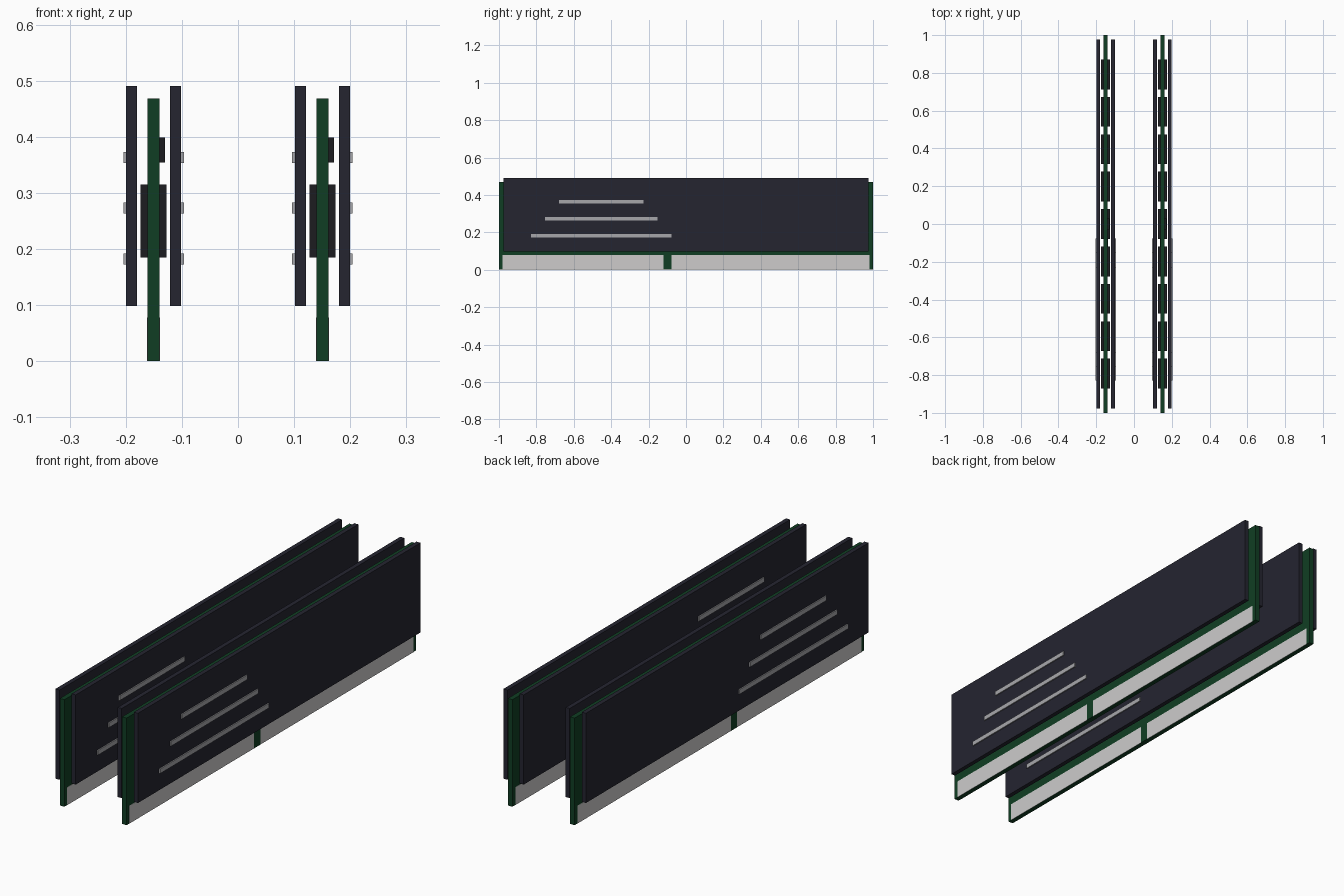
import bpy

cube = bpy.data.objects.get("Cube")
if cube:
    bpy.data.objects.remove(cube, do_unlink=True)


def material(name, r, g, b):
    mat = bpy.data.materials.new(name)
    mat.use_nodes = True
    mat.diffuse_color = (r, g, b, 1)
    mat.node_tree.nodes["Principled BSDF"].inputs["Base Color"].default_value = (r, g, b, 1)
    return mat


GREEN = material("board green", 0.005, 0.048, 0.017)
DARK = material("spreader charcoal", 0.018, 0.018, 0.030)
BLACK = material("chip black", 0.012, 0.012, 0.014)
PALE = material("contact silver", 0.61, 0.60, 0.60)
GREY = material("stripe grey", 0.39, 0.39, 0.41)


def box(name, xs, ys, zs, mat):
    """Flat-faced box given by its extents on each axis."""
    spans = [sorted(s) for s in (xs, ys, zs)]
    bpy.ops.mesh.primitive_cube_add(size=1, location=[(a + b) / 2 for a, b in spans])
    obj = bpy.context.object
    obj.name = name
    for v in obj.data.vertices:
        for axis, (a, b) in enumerate(spans):
            v.co[axis] *= b - a
    obj.data.materials.append(mat)
    return obj


# Stripe half length and centre height
STRIPES = [(0.376, 0.182), (0.301, 0.273), (0.226, 0.363)]


def module(label, cx):
    def part(name, x0, x1, ys, zs, mat):
        box(f"{label}_{name}", (cx + x0, cx + x1), ys, zs, mat)

    # Circuit board, key block and small controller chip
    part("board", -0.0108, 0.0108, (-1, 1), (0, 0.468), GREEN)
    part("key_block", -0.0119, 0.0119, (-0.12, -0.078), (0, 0.078), GREEN)
    part("controller_chip", 0.0105, 0.0205, (-0.03, 0.03), (0.354, 0.399), BLACK)

    for side, s in (("left", 1), ("right", -1)):
        # Edge contacts either side of the key
        for end, ys in (("front", (-0.982, -0.12)), ("back", (-0.078, 0.98))):
            part(f"{side}_{end}_contacts", s * 0.0100, s * 0.0115, ys, (0, 0.078), PALE)
        # Row of memory chips
        for i in range(9):
            y = (i - 4) * 0.198
            part(f"{side}_memory_chip_{i + 1}", s * 0.0105, s * 0.0235,
                 (y - 0.079, y + 0.079), (0.185, 0.315), BLACK)
        # Heat spreader with raised stripes
        part(f"{side}_heat_spreader", s * 0.0295, s * 0.049,
             (-0.976, 0.976), (0.098, 0.49), DARK)
        for n, (half, z) in enumerate(STRIPES):
            part(f"{side}_stripe_{n + 1}", s * 0.0465, s * 0.054,
                 (-0.453 - half, -0.453 + half), (z - 0.01, z + 0.01), GREY)


module("left_module", 0.1505)
module("right_module", -0.1505)
